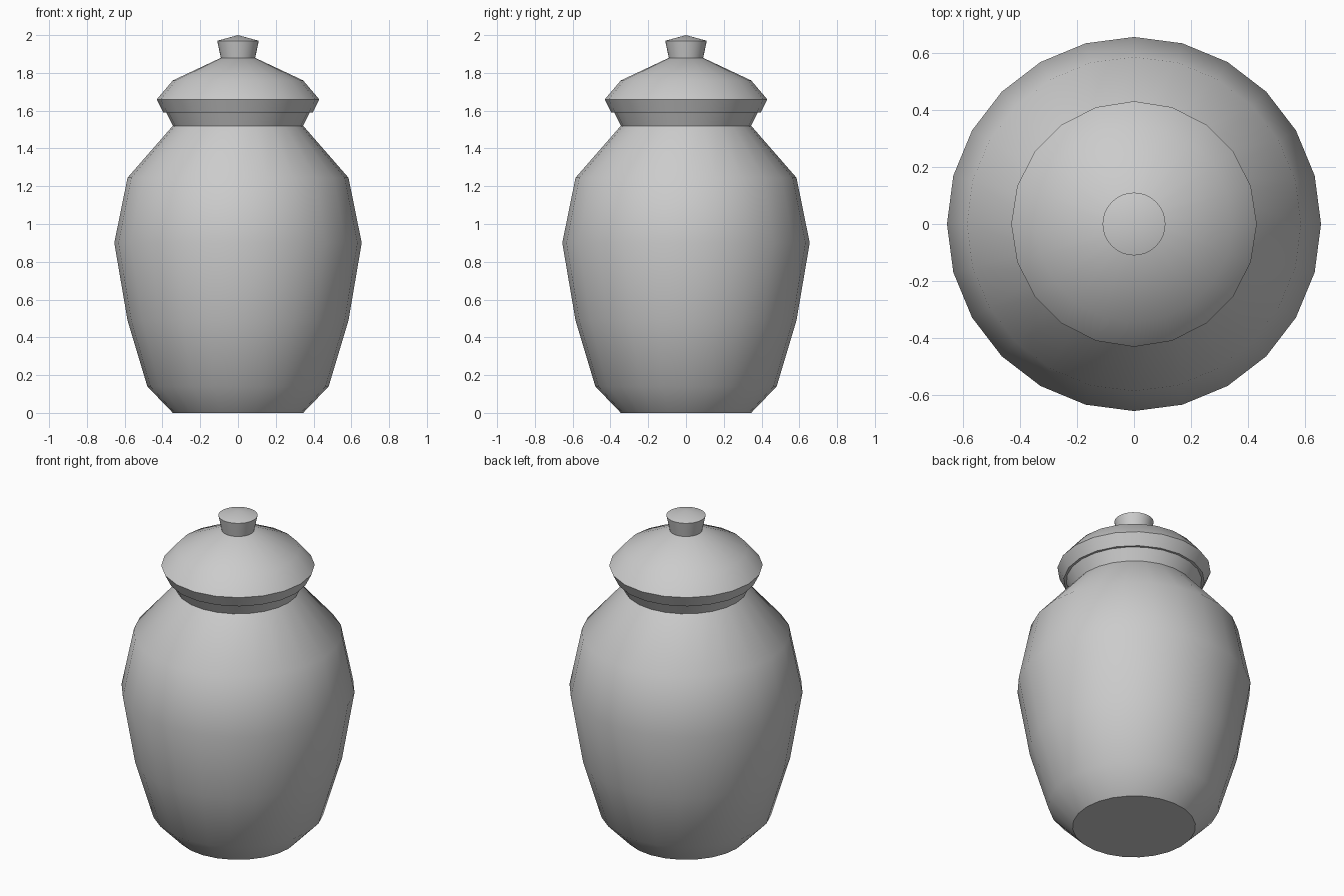
import bpy
import bmesh
import math

cube = bpy.data.objects.get("Cube")
if cube:
    bpy.data.objects.remove(cube, do_unlink=True)

# Single plain grey glaze
GREY = (0.6, 0.6, 0.6, 1.0)
glaze = bpy.data.materials.new("grey_glaze")
glaze.use_nodes = True
glaze.diffuse_color = GREY
glaze.node_tree.nodes["Principled BSDF"].inputs["Base Color"].default_value = GREY


def lathe(name, profile, sides):
    """Revolve (radius, height) points, running from bottom to top, around z."""
    bm = bmesh.new()
    rings = []
    for r, z in profile:
        if r == 0:
            rings.append([bm.verts.new((0, 0, z))] * sides)
        else:
            angles = [math.tau * i / sides for i in range(sides)]
            rings.append([bm.verts.new((r * math.cos(a), r * math.sin(a), z)) for a in angles])
    for low, high in zip(rings, rings[1:]):
        for i in range(sides):
            j = (i + 1) % sides
            corners = dict.fromkeys((low[i], low[j], high[j], high[i]))
            bm.faces.new(corners)
    # Close flat ends that do not come to a point
    if profile[0][0] > 0:
        bm.faces.new(rings[0][::-1])
    if profile[-1][0] > 0:
        bm.faces.new(rings[-1])
    bmesh.ops.recalc_face_normals(bm, faces=bm.faces)
    mesh = bpy.data.meshes.new(name)
    bm.to_mesh(mesh)
    bm.free()
    mesh.materials.append(glaze)
    obj = bpy.data.objects.new(name, mesh)
    bpy.context.collection.objects.link(obj)
    bpy.ops.object.select_all(action="DESELECT")
    obj.select_set(True)
    bpy.context.view_layer.objects.active = obj
    bpy.ops.object.shade_smooth_by_angle(angle=math.radians(35))
    return obj


# Jar body with its flared neck
lathe("jar_body", [(0.345, 0), (0.48, 0.14), (0.585, 0.49), (0.655, 0.9),
                   (0.585, 1.245), (0.345, 1.52), (0.385, 1.6)], 24)

# Domed lid with an undercut rim
lathe("lid", [(0.395, 1.59), (0.43, 1.66), (0.345, 1.76), (0.09, 1.88)], 20)

# Flared knob with a shallow pointed top
lathe("lid_knob", [(0.09, 1.875), (0.11, 1.97), (0, 2.0)], 32)
